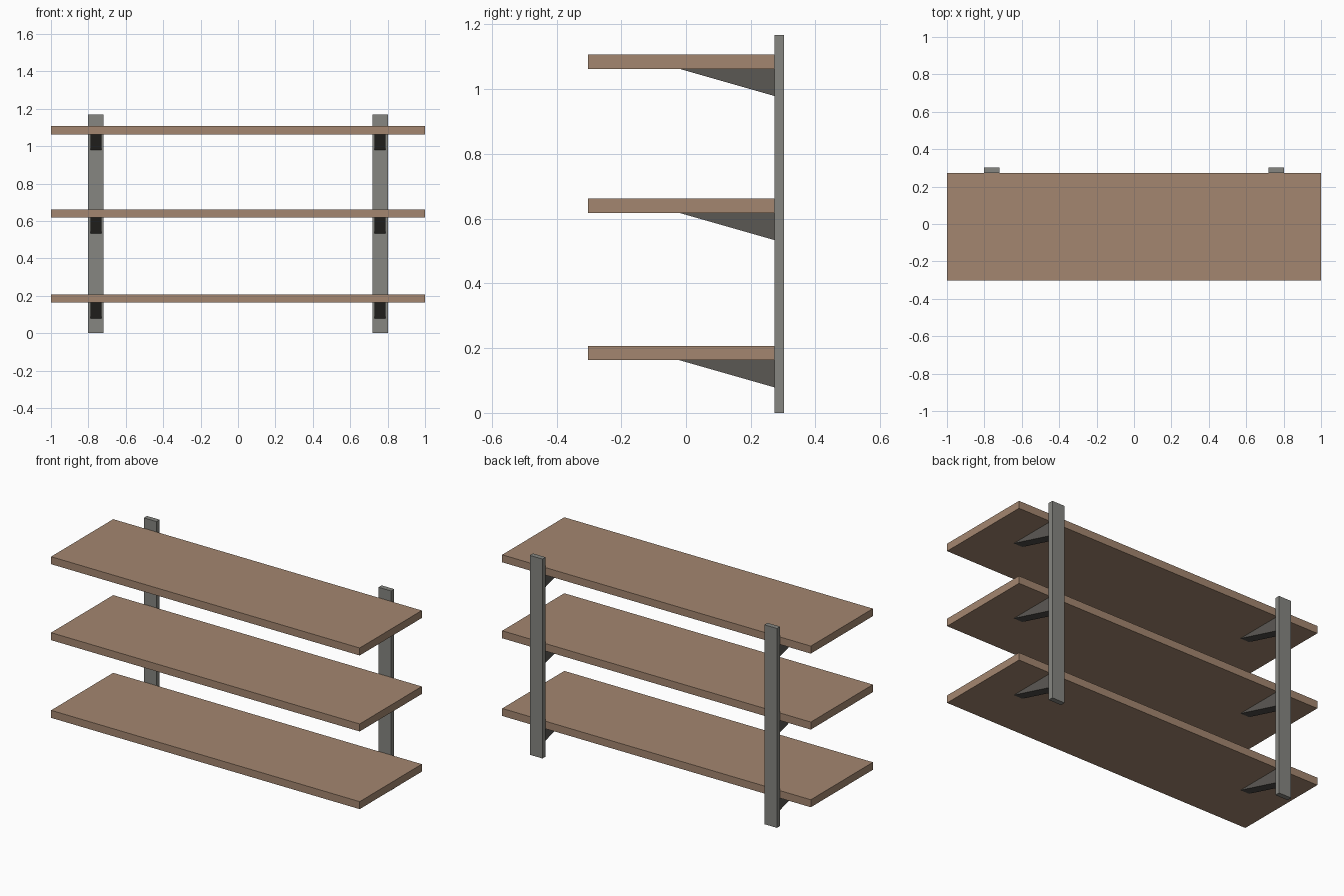
import bpy
import bmesh

cube = bpy.data.objects.get("Cube")
if cube:
    bpy.data.objects.remove(cube, do_unlink=True)


def make_material(name, color):
    mat = bpy.data.materials.new(name)
    mat.use_nodes = True
    mat.diffuse_color = color
    mat.node_tree.nodes["Principled BSDF"].inputs["Base Color"].default_value = color
    return mat


def extrude_profile(name, profile, x_min, x_max, mat):
    """Extrude a (y, z) outline along x into a closed solid."""
    bm = bmesh.new()
    face = bm.faces.new([bm.verts.new((x_min, y, z)) for y, z in profile])
    result = bmesh.ops.extrude_face_region(bm, geom=[face])
    moved = [v for v in result["geom"] if isinstance(v, bmesh.types.BMVert)]
    bmesh.ops.translate(bm, verts=moved, vec=(x_max - x_min, 0, 0))
    bmesh.ops.recalc_face_normals(bm, faces=bm.faces)
    mesh = bpy.data.meshes.new(name)
    bm.to_mesh(mesh)
    bm.free()
    mesh.materials.append(mat)
    obj = bpy.data.objects.new(name, mesh)
    bpy.context.collection.objects.link(obj)
    return obj


def rectangle(y0, y1, z0, z1):
    return [(y0, z0), (y1, z0), (y1, z1), (y0, z1)]


wood = make_material("wood", (0.37, 0.24, 0.16, 1))
steel = make_material("grey steel", (0.24, 0.24, 0.22, 1))
dark_steel = make_material("dark steel", (0.105, 0.098, 0.088, 1))

FRONT, WALL, BACK = -0.302, 0.273, 0.302
HEIGHT = 1.168
POST_X = 0.76
SHELVES = {"lower": 0.163, "middle": 0.618, "upper": 1.063}

# Shelf boards
for level, z in SHELVES.items():
    extrude_profile(f"{level}_shelf", rectangle(FRONT, WALL, z, z + 0.044), -1, 1, wood)

# Uprights, each with a wedge bracket under every shelf
for side, x in (("left", POST_X), ("right", -POST_X)):
    extrude_profile(f"{side}_upright", rectangle(WALL, BACK, 0, HEIGHT),
                    x - 0.041, x + 0.041, steel)
    for level, z in SHELVES.items():
        wedge = [(-0.021, z), (WALL, z), (WALL, z - 0.084)]
        extrude_profile(f"{side}_{level}_bracket", wedge, x - 0.029, x + 0.029, dark_steel)
